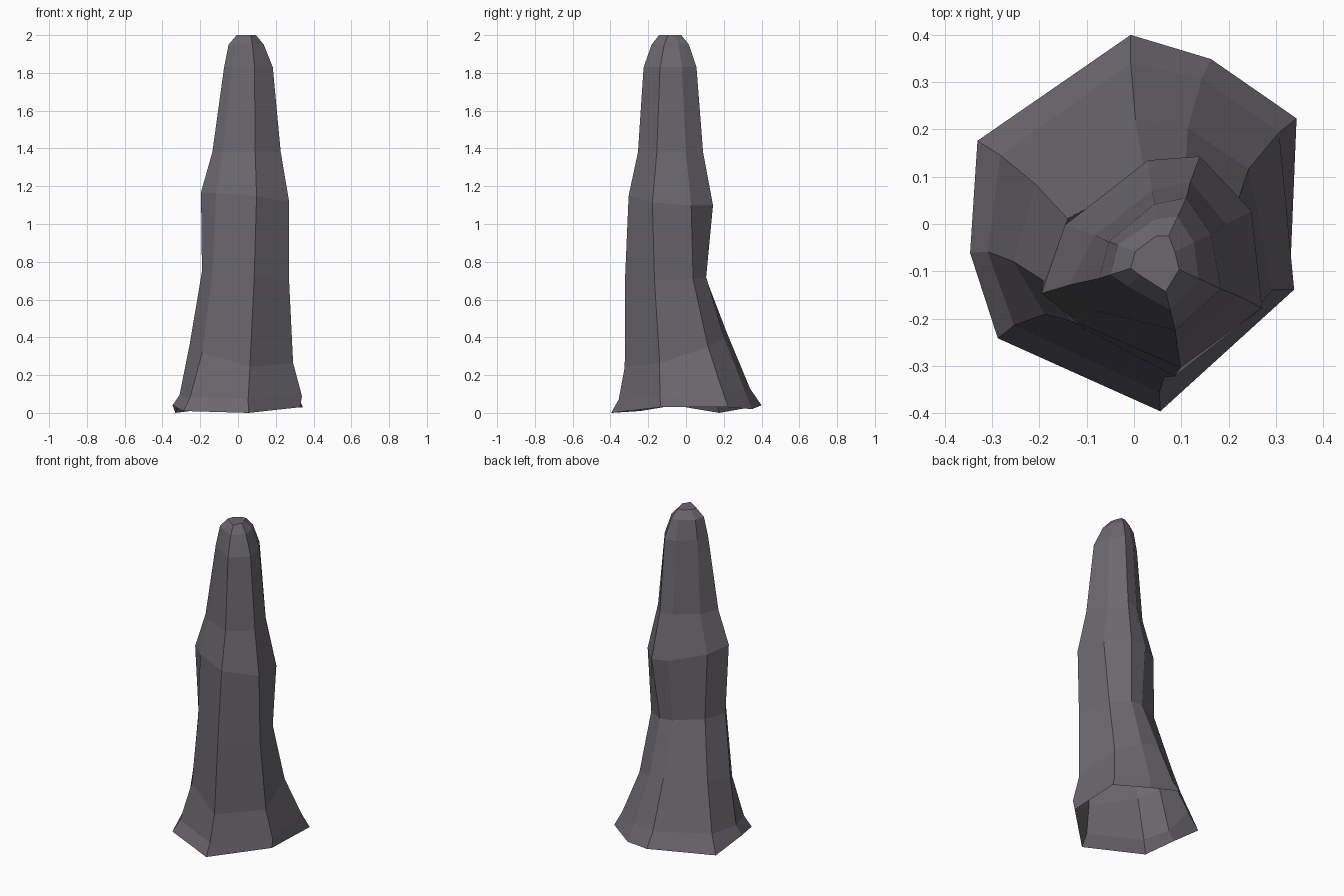
import bpy, bmesh, math

# Column directions (degrees): front, right-front, right-back, back-right,
# back, back-left, left, front-left; they drift from base to tip
BASE_ANG = (-82, -22, 33, 65, 91, 152, 190, 220)
TIP_ANG = (-76, -25, 25, 65, 93, 160, 198, 222)
BASE_Z = (0, .03, .03, .02, .04, 0, .04, .01)

# Rings: height, tilt in x, tilt in y, centre x, centre y, radius per column
RINGS = [
    (0.00, 0, 0, 0, 0, (.40, .355, .41, .385, .40, .375, .352, .376)),
    (0.10, 0, .08, 0, 0, (.36, .366, .363, .34, .34, .318, .315, .332)),
    (0.35, -.15, .3, .01, -.02, (.309, .306, .27, .246, .24, .242, .272, .262)),
    (0.73, -.1, 0, .03, -.06, (.268, .263, .21, .184, .16, .185, .229, .22)),
    (1.13, -.12, -.1, .04, -.07, (.241, .255, .23, .235, .205, .198, .248, .21)),
    (1.38, 0, 0, .045, -.07, (.19, .2, .165, .177, .14, .136, .19, .17)),
    (1.83, 0, 0, .05, -.075, (.154, .148, .125, .144, .117, .11, .13, .11)),
    (1.95, 0, 0, .05, -.075, (.11, .095, .085, .1, .085, .09, .105, .085)),
    (2.00, 0, 0, .05, -.075, (.07, .05, .04, .055, .05, .05, .06, .05)),
]

bm = bmesh.new()
loops = []
for i, (z, tx, ty, cx, cy, radii) in enumerate(RINGS):
    ring = []
    for j, r in enumerate(radii):
        t = min(1, z / 1.1)
        a = math.radians(BASE_ANG[j] * (1 - t) + TIP_ANG[j] * t)
        x, y = cx + r * math.cos(a), cy + r * math.sin(a)
        h = BASE_Z[j] if i == 0 else z + tx * x + ty * y
        ring.append(bm.verts.new((x, y, h)))
    loops.append(ring)

# Faceted walls, open underneath
n = len(BASE_ANG)
for low, high in zip(loops, loops[1:]):
    for j in range(n):
        k = (j + 1) % n
        bm.faces.new((low[j], low[k], high[k], high[j]))
# Blunt tip
bm.faces.new(loops[-1])

mesh = bpy.data.meshes.new("stalagmite")
bm.to_mesh(mesh)
bm.free()
rock = bpy.data.objects.new("stalagmite", mesh)
bpy.context.collection.objects.link(rock)

mat = bpy.data.materials.new("grey stone")
mat.diffuse_color = (.15, .14, .158, 1)
mesh.materials.append(mat)
